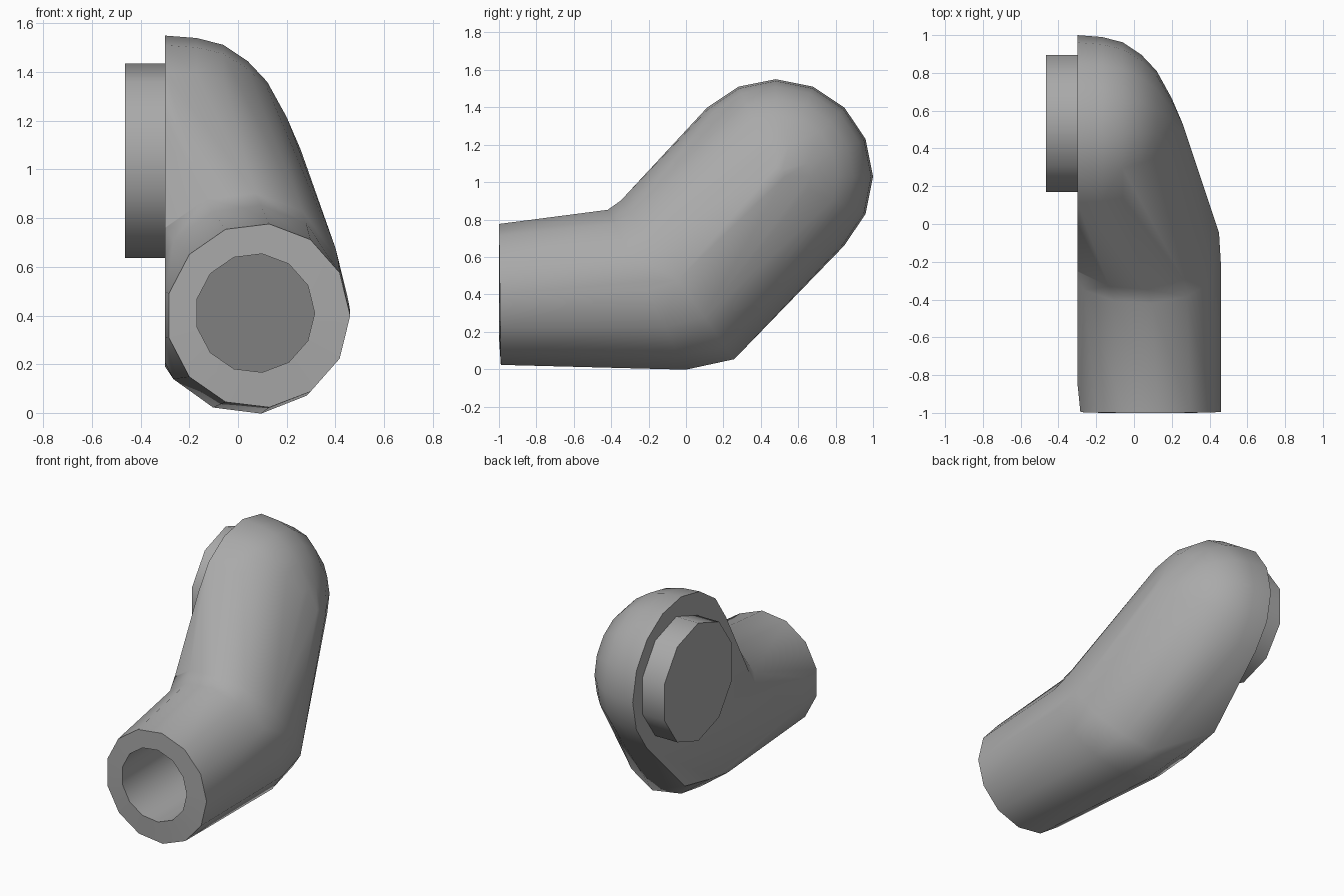
import bpy, bmesh
from math import cos, sin, pi, radians

cube = bpy.data.objects.get("Cube")
if cube:
    bpy.data.objects.remove(cube)

grey = bpy.data.materials.new("plain_grey")
grey.use_nodes = True
colour = (0.4, 0.4, 0.4, 1)
grey.diffuse_color = colour
grey.node_tree.nodes["Principled BSDF"].inputs["Base Color"].default_value = colour

SIDES = 13     # pipe facets
FLAT = -0.30   # mounting plane


def ring(bm, cx, rx, top, bottom):
    """Pipe section tilted to run from a top (y, z) to a bottom (y, z)."""
    verts = []
    for i in range(SIDES):
        a = 2 * pi * i / SIDES
        t = (1 + sin(a)) / 2
        y = bottom[0] + (top[0] - bottom[0]) * t
        z = bottom[1] + (top[1] - bottom[1]) * t
        verts.append(bm.verts.new((cx + rx * cos(a), y, z)))
    return verts


def disc(bm, x, y, z, ry, rz, sides):
    """Round section facing sideways, with a corner at the top."""
    angles = [pi / 2 + 2 * pi * i / sides for i in range(sides)]
    return [bm.verts.new((x, y + ry * cos(a), z + rz * sin(a))) for a in angles]


def bridge(bm, a, b):
    for i in range(len(a)):
        j = (i + 1) % len(a)
        bm.faces.new((a[i], a[j], b[j], b[i]))


def finish(bm, name, angle):
    bmesh.ops.recalc_face_normals(bm, faces=bm.faces)
    mesh = bpy.data.meshes.new(name)
    bm.to_mesh(mesh)
    bm.free()
    mesh.materials.append(grey)
    obj = bpy.data.objects.new(name, mesh)
    bpy.context.collection.objects.link(obj)
    bpy.ops.object.select_all(action='DESELECT')
    obj.select_set(True)
    bpy.context.view_layer.objects.active = obj
    bpy.ops.object.shade_smooth_by_angle(angle=radians(angle))


# Pipe: bore floor, bore, rim and outer wall up to the bend
bm = bmesh.new()
floor = ring(bm, 0.07, 0.245, (-0.32, 0.655), (-0.08, 0.165))
mouth = ring(bm, 0.07, 0.245, (-1, 0.655), (-1, 0.165))
rim = ring(bm, 0.083, 0.378, (-1, 0.779), (-0.99, 0.02))
bend_in = ring(bm, 0.045, 0.415, (-0.42, 0.855), (0.0, -0.006))
bend_out = ring(bm, 0.02, 0.43, (-0.35, 0.905), (0.26, 0.05))
bm.faces.new(floor)
for a, b in ((floor, mouth), (mouth, rim), (rim, bend_in), (bend_in, bend_out)):
    bridge(bm, a, b)

# Domed head with a pointed heel, wrapped together with the bend
dome = [bm.verts.new((FLAT, 0.44, 0.25))]
for x, r in ((FLAT, 0.52), (-0.17, 0.51), (-0.06, 0.482), (0.04, 0.415),
             (0.12, 0.33), (0.2, 0.185), (0.258, 0.05)):
    dome += disc(bm, x, 0.48, 1.03, r, r, 16)
bmesh.ops.convex_hull(bm, input=bend_out + dome, use_existing_faces=False)
inner = set(bend_out)
caps = [f for f in bm.faces if all(v in inner for v in f.verts)]
bmesh.ops.delete(bm, geom=caps, context='FACES_ONLY')
bmesh.ops.delete(bm, geom=[e for e in bm.edges if not e.link_faces], context='EDGES')
bmesh.ops.delete(bm, geom=[v for v in bm.verts if not v.link_faces], context='VERTS')

# Slice the side flat at the mounting plane and close it
bmesh.ops.bisect_plane(bm, geom=bm.verts[:] + bm.edges[:] + bm.faces[:], dist=0.0005,
                       plane_co=(FLAT, 0, 0), plane_no=(-1, 0, 0), clear_outer=True)
bmesh.ops.remove_doubles(bm, verts=bm.verts, dist=0.0005)
bmesh.ops.holes_fill(bm, edges=[e for e in bm.edges if e.is_boundary], sides=0)
bmesh.ops.dissolve_limit(bm, angle_limit=radians(1), verts=bm.verts, edges=bm.edges)
finish(bm, "elbow_pipe", 40)

# Mounting flange on the flat side
bm = bmesh.new()
outer_disc = disc(bm, -0.465, 0.533, 1.036, 0.381, 0.4, 10)
inner_disc = disc(bm, -0.29, 0.533, 1.036, 0.381, 0.4, 10)
bridge(bm, outer_disc, inner_disc)
bm.faces.new(outer_disc)
bm.faces.new(inner_disc)
finish(bm, "mounting_flange", 40)
